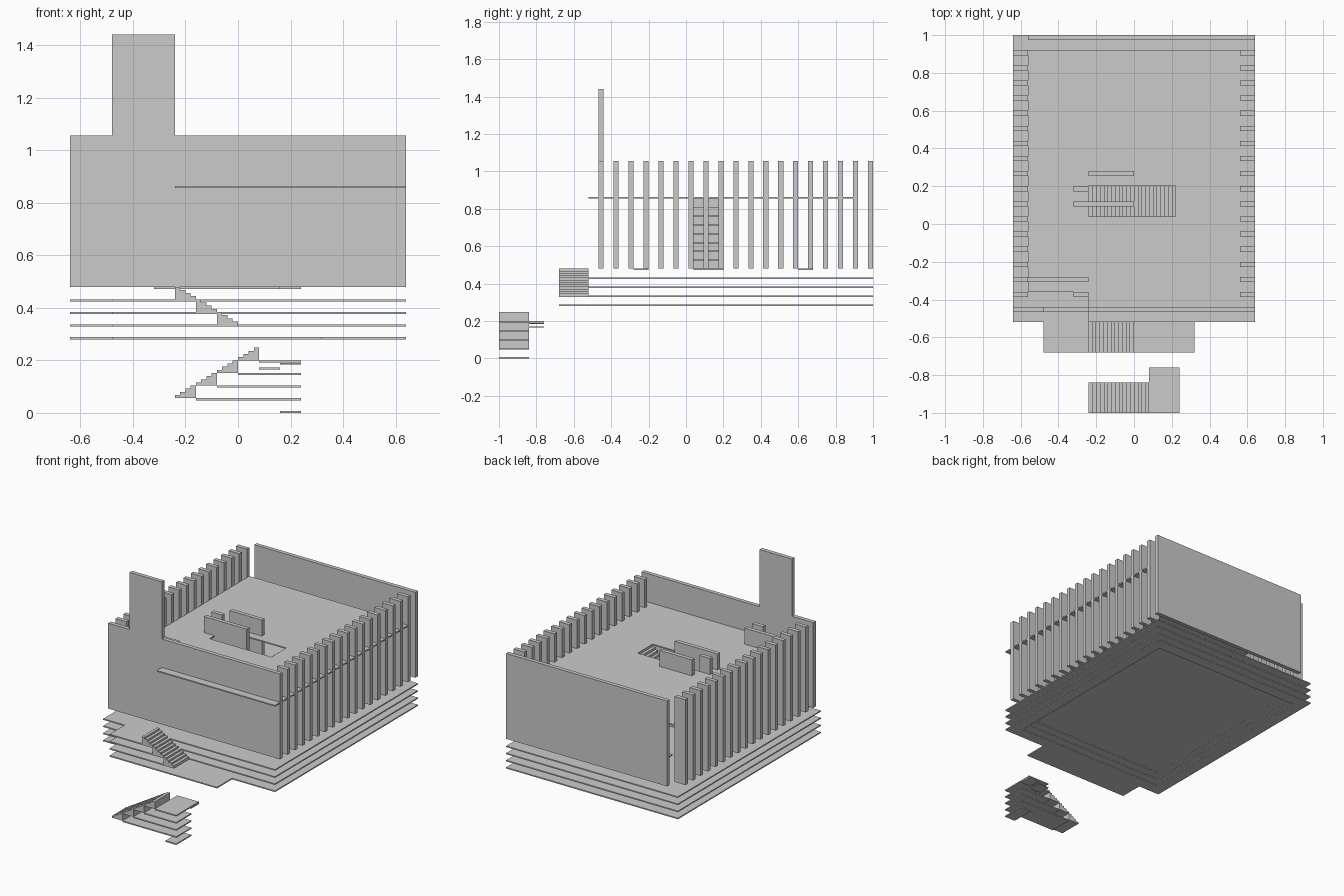
import bpy, bmesh
from mathutils import Vector

if "Cube" in bpy.data.objects:
    bpy.data.objects.remove(bpy.data.objects["Cube"])

T = 0.008      # sheet thickness
RISE = 0.048   # height of one level
W = 0.027      # slat thickness
slat_y = lambda i: -0.467 + 0.08 * i


def solid(name, loops, origin, u, v, push):
    """Extrude a flat outline (with optional holes) drawn on axes u, v."""
    origin, u, v, push = (Vector(a) for a in (origin, u, v, push))
    bm = bmesh.new()
    for pts in loops:
        vs = [bm.verts.new(origin + u * a + v * b) for a, b in pts]
        for i in range(len(vs)):
            bm.edges.new((vs[i - 1], vs[i]))
    bmesh.ops.triangle_fill(bm, use_beauty=True, edges=bm.edges[:])
    ext = bmesh.ops.extrude_face_region(bm, geom=bm.faces[:], use_keep_orig=True)
    bmesh.ops.translate(bm, vec=push, verts=[g for g in ext["geom"] if isinstance(g, bmesh.types.BMVert)])
    bmesh.ops.recalc_face_normals(bm, faces=bm.faces[:])
    me = bpy.data.meshes.new(name)
    bm.to_mesh(me)
    bm.free()
    ob = bpy.data.objects.new(name, me)
    bpy.context.collection.objects.link(ob)
    return ob


def rect(x0, x1, y0, y1):
    return [(x0, y0), (x1, y0), (x1, y1), (x0, y1)]


def sheet(name, z, *loops, t=T):
    return solid(name, loops, (0, 0, z), (1, 0, 0), (0, 1, 0), (0, 0, t))


def panel(name, y, outline, depth=W):
    return solid(name, [outline], (0, y, 0), (1, 0, 0), (0, 0, 1), (0, depth, 0))


def flight(name, x_low, direction, z, y0, depth, n, run=0.02):
    """One level of n steps, rising along direction from x_low."""
    pts = [(x_low, z)]
    for i in range(n):
        x = x_low + direction * run * i
        h = z + RISE * (i + 1) / n
        pts += [(x, h), (x + direction * run, h)]
    pts.append((x_low + direction * run * n, z))
    panel(name, y0, pts, depth)


# Stacked terrace sheets, each with a front apron that shortens going up
for i, x_end in enumerate([0.32, 0.0, -0.08, -0.16]):
    outer = [(-0.64, -0.52), (-0.48, -0.52), (-0.48, -0.68), (x_end, -0.68),
             (x_end, -0.52), (0.64, -0.52), (0.64, 1.0), (-0.64, 1.0)]
    loops = [outer] if i == 3 else [outer, rect(-0.56, 0.56, -0.44, 0.92)]
    sheet(f"terrace_{i}", 0.28 + RISE * i, *loops)

# Front stair on the terraces
for i in range(3):
    flight(f"front_stair_{i}", -0.08 * i, -1, 0.336 + RISE * i, -0.68, 0.16, 4)

# Front wall with tower, back wall
panel("front_wall", slat_y(0), [(-0.64, 0.48), (0.64, 0.48), (0.64, 1.055), (-0.24, 1.055),
                                (-0.24, 1.44), (-0.48, 1.44), (-0.48, 1.055), (-0.64, 1.055)])
panel("back_wall", slat_y(18), rect(-0.56, 0.64, 0.48, 1.055))

# Side slats
for i in range(1, 18):
    for side, x in (("left", -0.64), ("right", 0.56)):
        panel(f"{side}_slat_{i}", slat_y(i), rect(x, x + 0.08, 0.48, 1.055))

# Inner walls on the same grid as the slats
for i, x0, x1 in [(1, -0.32, -0.24), (2, -0.56, -0.24), (7, -0.32, 0.0),
                  (8, -0.32, -0.24), (9, -0.24, 0.0)]:
    panel(f"inner_wall_{i}", slat_y(i), rect(x0, x1, 0.48, 0.972))

# Upper floor with stair opening and a cut-away front left corner
sheet("upper_floor", 0.856,
      [(-0.24, -0.52), (0.64, -0.52), (0.64, 0.92), (-0.56, 0.92), (-0.56, -0.36), (-0.24, -0.36)],
      rect(-0.24, 0.24, 0.04, 0.2))

# Inner stair with a landing sheet behind each level
for i in range(8):
    x, z = -0.24 + 0.06 * i, 0.48 + RISE * i
    flight(f"inner_stair_{i}", x, 1, z, 0.04, 0.16, 3)
    if i < 7:
        sheet(f"inner_stair_sheet_{i}", z + RISE - T, rect(x + 0.06, 0.24, 0.04, 0.2))

# Pads under the walls
for i, (x0, x1, y0, y1) in enumerate([(-0.32, 0.16, -0.28, -0.2), (-0.24, 0.24, 0.04, 0.2),
                                      (-0.32, 0.16, 0.6, 0.68)]):
    sheet(f"base_pad_{i}", 0.472, rect(x0, x1, y0, y1))

# Detached lower stair with its sheets
for i in range(4):
    x, z = -0.24 + 0.08 * i, 0.056 + RISE * i
    flight(f"lower_stair_{i}", x, 1, z, -1.0, 0.16, 4)
    back = -0.76 if i == 3 else -0.84
    sheet(f"lower_sheet_{i}", z - T, rect(x + 0.08, 0.24, -1.0, back))
sheet("lower_foot", 0, rect(0.16, 0.24, -1.0, -0.84))
sheet("lower_ledge_high", 0.184, rect(0.16, 0.24, -0.84, -0.76), t=0.006)
sheet("lower_ledge_low", 0.166, rect(0.08, 0.16, -0.84, -0.76), t=0.006)
